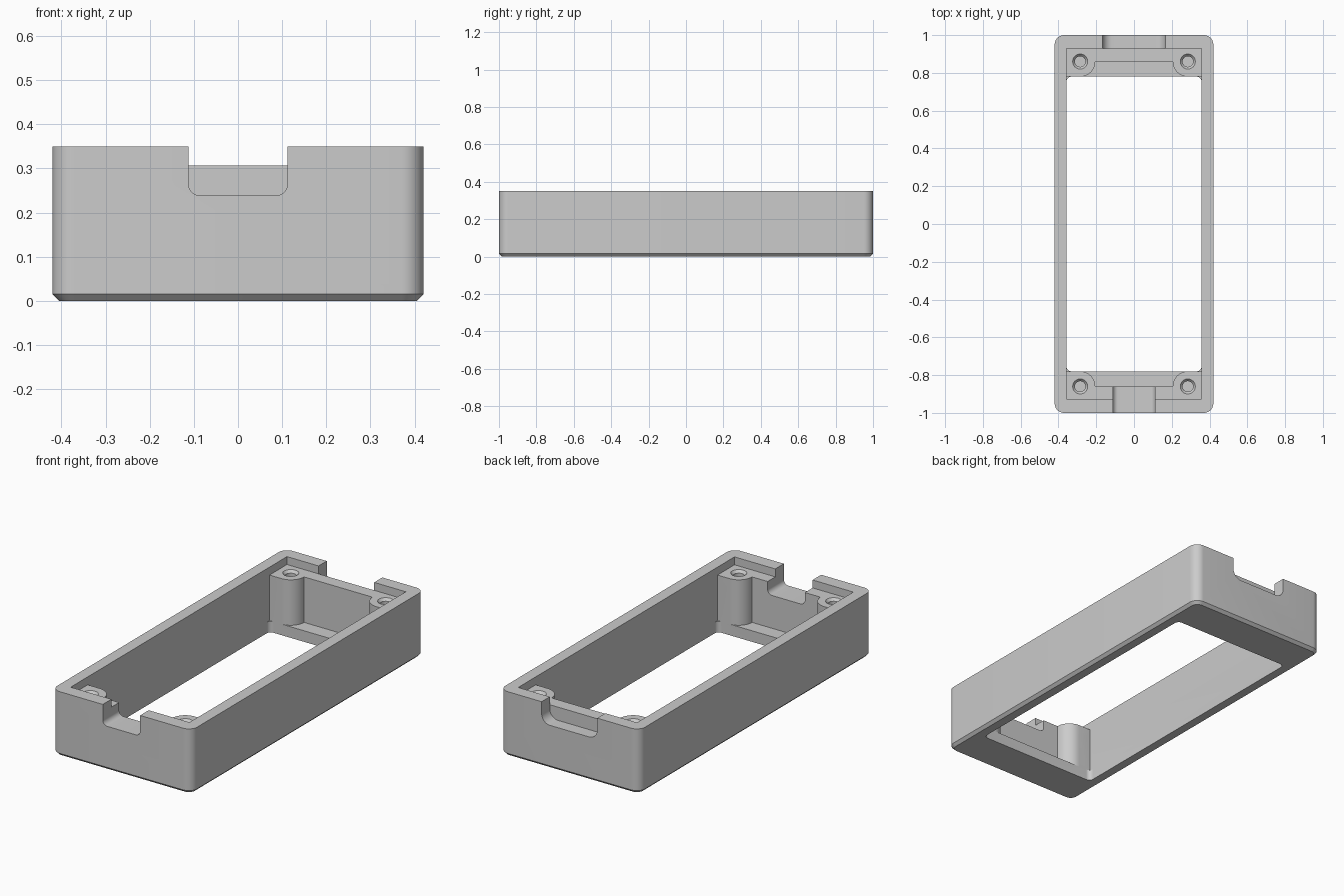
import bpy, bmesh, math

cube = bpy.data.objects.get("Cube")
if cube:
    bpy.data.objects.remove(cube, do_unlink=True)

W, L, H = 0.42, 1.0, 0.35            # half width, half length, height
IN_X, OPEN_Y, END_Y = 0.357, 0.78, 0.86
LEDGE_Z, FLOOR_Z = 0.307, 0.06
POST_X, POST_Y, POST_R = 0.285, 0.86, 0.08

grey = bpy.data.materials.new("plain grey")
grey.use_nodes = True
colour = (0.6, 0.6, 0.6, 1)
grey.diffuse_color = colour
grey.node_tree.nodes["Principled BSDF"].inputs["Base Color"].default_value = colour


def arc(cx, cy, r, start, end, steps=10):
    angles = [math.radians(start + (end - start) * i / steps) for i in range(steps + 1)]
    return [(cx + r * math.cos(a), cy + r * math.sin(a)) for a in angles]


def rounded_rect(x, y, r):
    pts = []
    for i, (sx, sy) in enumerate([(1, 1), (-1, 1), (-1, -1), (1, -1)]):
        pts += arc(sx * (x - r), sy * (y - r), r, i * 90, i * 90 + 90)
    return pts


def loft(name, rings):
    """Solid through a list of equally long rings of 3D points."""
    bm = bmesh.new()
    loops = [[bm.verts.new(p) for p in ring] for ring in rings]
    n = len(loops[0])
    for a, b in zip(loops, loops[1:]):
        for i in range(n):
            j = (i + 1) % n
            bm.faces.new((a[i], a[j], b[j], b[i]))
    bm.faces.new(loops[0][::-1])
    bm.faces.new(loops[-1])
    bmesh.ops.recalc_face_normals(bm, faces=bm.faces)
    mesh = bpy.data.meshes.new(name)
    bm.to_mesh(mesh)
    bm.free()
    mesh.materials.append(grey)
    obj = bpy.data.objects.new(name, mesh)
    bpy.context.collection.objects.link(obj)
    return obj


def prism(name, outline, z0, z1):
    return loft(name, [[(x, y, z) for x, y in outline] for z in (z0, z1)])


def cut(target, cutter):
    mod = target.modifiers.new("cut", 'BOOLEAN')
    mod.operation, mod.solver, mod.object = 'DIFFERENCE', 'EXACT', cutter
    bpy.context.view_layer.objects.active = target
    bpy.ops.object.modifier_apply(modifier=mod.name)
    bpy.data.objects.remove(cutter, do_unlink=True)


def notch(name, half, bottom, r, y0, y1):
    """U-shaped slot through an end wall, with rounded lower corners."""
    outline = arc(-half + r, bottom + r, r, 180, 270) + arc(half - r, bottom + r, r, 270, 360)
    outline += [(half, H + 0.1), (-half, H + 0.1)]
    return loft(name, [[(x, y, z) for x, z in outline] for y in (y0, y1)])


# Outer shell with rounded corners and chamfered bottom edge
CH = 0.015
sections = [(CH, 0), (0, CH), (0, H)]
shell = loft("case_frame", [[(x, y, z) for x, y in rounded_rect(W - c, L - c, 0.05 - c)]
                            for c, z in sections])

# Main cavity, shaped around the four corner posts
quarter = [(IN_X, POST_Y - POST_R)] + arc(POST_X, POST_Y, POST_R, 270, 180)
half = quarter + [(-x, y) for x, y in reversed(quarter)]
cavity = half + [(-x, -y) for x, y in half]
cut(shell, prism("cavity_cutter", cavity, FLOOR_Z, H + 0.1))

# Opening through the floor
cut(shell, prism("opening_cutter", rounded_rect(IN_X, OPEN_Y, 0.025), -0.1, LEDGE_Z - 0.05))

# Recess for the lid above the posts
recess = [(IN_X, 0.93), (-IN_X, 0.93), (-IN_X, -0.926), (IN_X, -0.926)]
cut(shell, prism("recess_cutter", recess, LEDGE_Z, H + 0.1))

# Cable slots in the front and back walls
cut(shell, notch("front_slot_cutter", 0.112, 0.238, 0.027, -1.1, -0.8))
cut(shell, notch("back_slot_cutter", 0.167, 0.235, 0.05, 0.93, 1.1))

# Screw holes with a chamfered mouth
for sx in (-1, 1):
    for sy in (-1, 1):
        levels = [(0.028, 0.1), (0.028, LEDGE_Z - 0.014), (0.04, LEDGE_Z), (0.04, H + 0.1)]
        rings = [[(x, y, z) for x, y in arc(sx * POST_X, sy * POST_Y, r, 0, 345, 23)]
                 for r, z in levels]
        cut(shell, loft("hole_cutter", rings))

bpy.ops.object.select_all(action='DESELECT')
shell.select_set(True)
bpy.context.view_layer.objects.active = shell
bpy.ops.object.shade_smooth_by_angle(angle=math.radians(30))
